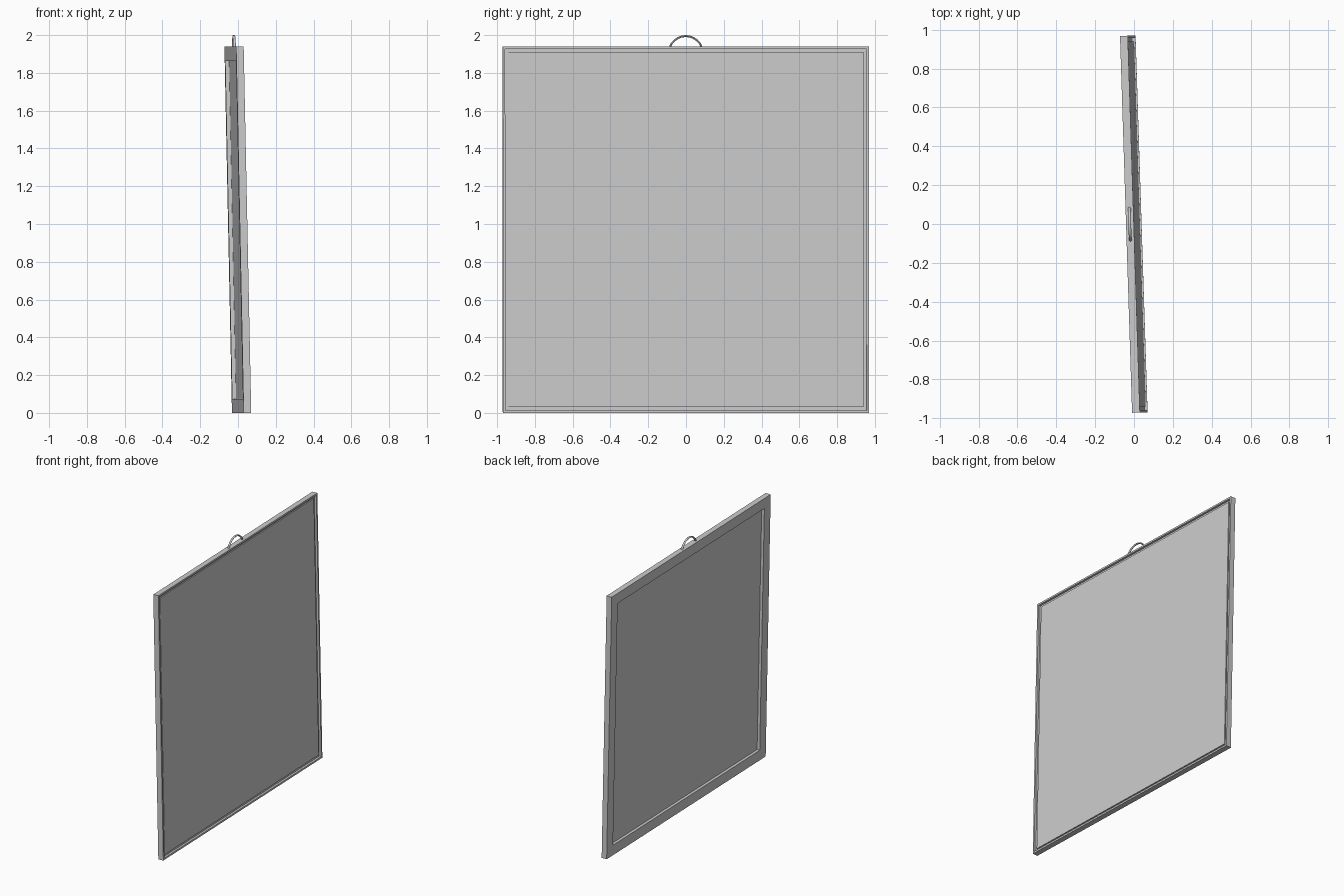
import bpy, bmesh, math
from mathutils import Matrix

if "Cube" in bpy.data.objects:
    bpy.data.objects.remove(bpy.data.objects["Cube"])

HALF, HEIGHT = 0.97, 1.94
# slight turn and backward lean of the whole board
POSE = (Matrix.Translation((0.019, 0, 0)) @ Matrix.Rotation(0.032, 4, 'Z')
        @ Matrix.Rotation(-0.0206, 4, 'Y'))


def finish(bm, name):
    bmesh.ops.recalc_face_normals(bm, faces=bm.faces)
    me = bpy.data.meshes.new(name)
    bm.to_mesh(me)
    bm.free()
    ob = bpy.data.objects.new(name, me)
    ob.matrix_world = POSE
    bpy.context.collection.objects.link(ob)
    return ob


def ring(bm, inset, x):
    h = HALF - inset
    return [bm.verts.new((x, y, z)) for y, z in
            ((-h, inset), (h, inset), (h, HEIGHT - inset), (-h, HEIGHT - inset))]


def bridge(bm, a, b):
    n = len(a)
    for i in range(n):
        j = (i + 1) % n
        bm.faces.new((a[i], a[j], b[j], b[i]))


# mitred frame: (inset, depth) section, thin lip in front, wide border behind
section = [(0.013, 0.02), (0, 0.02), (0, -0.02), (0.075, -0.02), (0.075, 0.004), (0.013, 0.004)]
bm = bmesh.new()
rings = [ring(bm, *p) for p in section]
for i in range(len(rings)):
    bridge(bm, rings[i], rings[(i + 1) % len(rings)])
finish(bm, "frame")

# board panel set inside the frame
bm = bmesh.new()
a, b = ring(bm, 0.03, 0.001), ring(bm, 0.03, 0.012)
bridge(bm, a, b)
bm.faces.new(a)
bm.faces.new(b)
finish(bm, "panel")

# wire hanging loop: (y, z) path on one side, mirrored
half = [(0.083, 1.938), (0.075, 1.956), (0.06, 1.972), (0.042, 1.985), (0.022, 1.993)]
path = half + [(0, 1.9955)] + [(-y, z) for y, z in reversed(half)]
bm = bmesh.new()
sides, r = 10, 0.0055
loops = []
for i, (y, z) in enumerate(path):
    p, q = path[max(i - 1, 0)], path[min(i + 1, len(path) - 1)]
    t = math.atan2(q[1] - p[1], q[0] - p[0])
    loops.append([])
    for k in range(sides):
        ang = 2 * math.pi * k / sides
        o = r * math.sin(ang)
        loops[-1].append(bm.verts.new((1.3 * r * math.cos(ang), y - o * math.sin(t), z + o * math.cos(t))))
for s, e in zip(loops, loops[1:]):
    bridge(bm, s, e)
bm.faces.new(loops[0])
bm.faces.new(loops[-1])
hanger = finish(bm, "hanging_loop")
bpy.context.view_layer.objects.active = hanger
hanger.select_set(True)
bpy.ops.object.shade_smooth_by_angle(angle=math.radians(40))
